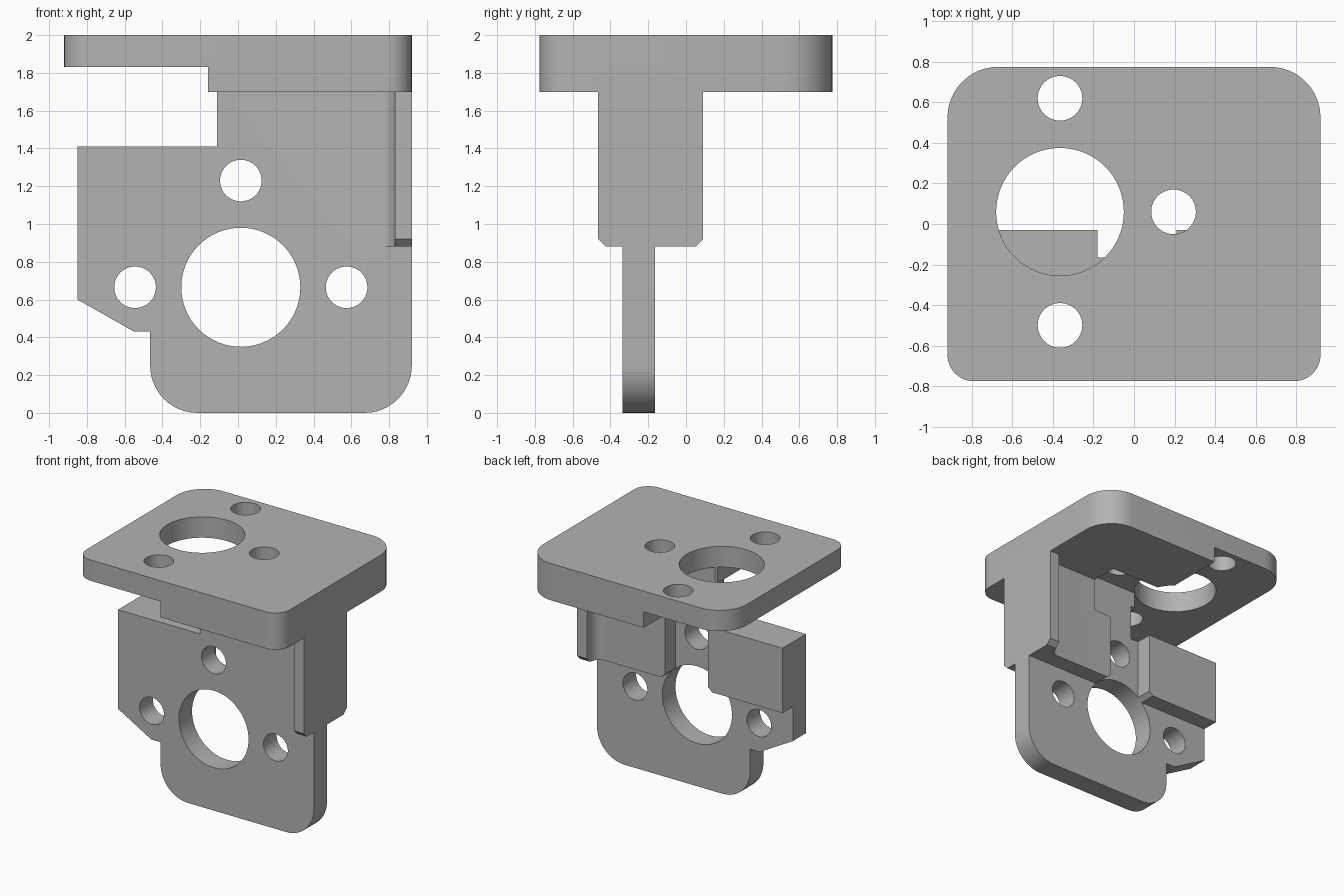
import bpy, bmesh, math
from mathutils import Vector

cube = bpy.data.objects.get("Cube")
if cube:
    bpy.data.objects.remove(cube, do_unlink=True)

grey = bpy.data.materials.new("plain_grey")
grey.use_nodes = True
grey.diffuse_color = (0.45, 0.45, 0.45, 1)
grey.node_tree.nodes["Principled BSDF"].inputs["Base Color"].default_value = (0.45, 0.45, 0.45, 1)


def prism(name, axis, points, lo, hi):
    """Extrude a 2D outline along an axis."""
    place = {"X": lambda a, b, t: (t, a, b),
             "Y": lambda a, b, t: (a, t, b),
             "Z": lambda a, b, t: (a, b, t)}[axis]
    bm = bmesh.new()
    rings = [[bm.verts.new(place(a, b, t)) for a, b in points] for t in (lo, hi)]
    for ring in rings:
        bm.faces.new(ring)
    n = len(points)
    for i in range(n):
        j = (i + 1) % n
        bm.faces.new((rings[0][i], rings[0][j], rings[1][j], rings[1][i]))
    bmesh.ops.recalc_face_normals(bm, faces=bm.faces)
    mesh = bpy.data.meshes.new(name)
    bm.to_mesh(mesh)
    bm.free()
    mesh.materials.append(grey)
    obj = bpy.data.objects.new(name, mesh)
    bpy.context.collection.objects.link(obj)
    return obj


def rect(a0, a1, b0, b1):
    return [(a0, b0), (a1, b0), (a1, b1), (a0, b1)]


def circle(a, b, r, n=64):
    return [(a + r * math.cos(math.tau * i / n), b + r * math.sin(math.tau * i / n)) for i in range(n)]


def rounded(corners, steps=12):
    """Round right-angled corners given as (a, b, radius)."""
    out = []
    for i, (a, b, r) in enumerate(corners):
        p = Vector((a, b))
        if not r:
            out.append((a, b))
            continue
        before = (Vector(corners[i - 1][:2]) - p).normalized() * r
        after = (Vector(corners[(i + 1) % len(corners)][:2]) - p).normalized() * r
        for k in range(steps + 1):
            t = math.pi / 2 * k / steps
            out.append(tuple(p + before * (1 - math.sin(t)) + after * (1 - math.cos(t))))
    return out


def fillet(y, side, r=0.08, steps=10):
    """Outline of the concave fillet between the side rib and the plate."""
    x = 0.83
    arc = [(x - r + r * math.sin(math.pi / 2 * k / steps),
            y + side * r * (1 - math.cos(math.pi / 2 * k / steps))) for k in range(steps + 1)]
    return arc + [(x + 0.03, y + side * r), (x + 0.03, y - side * 0.04), (x - r, y - side * 0.04)]


def combine(target, other, operation):
    mod = target.modifiers.new("combine", "BOOLEAN")
    mod.operation, mod.solver, mod.object = operation, "EXACT", other
    bpy.context.view_layer.update()
    graph = bpy.context.evaluated_depsgraph_get()
    mesh = bpy.data.meshes.new_from_object(target.evaluated_get(graph))
    target.modifiers.clear()
    target.data = mesh
    bpy.data.objects.remove(other, do_unlink=True)


# Top flange, thinner on its right side
flange = [(-0.92, -0.775, 0.13), (0.92, -0.775, 0.13), (0.92, 0.775, 0.25), (-0.92, 0.775, 0.25)]
body = prism("motor_bracket", "Z", rounded(flange), 1.7, 2)
combine(body, prism("flange_step", "Z", rect(-1.2, -0.16, -1, 1), 1.5, 1.83), "DIFFERENCE")

# Thick bosses behind the plate, side rib with chamfered foot, and fillets
parts = [
    prism("left_boss", "Y", rect(0.21, 0.88, 0.88, 1.75), -0.25, -0.03),
    prism("right_boss", "Y", rect(-0.85, -0.18, 0.88, 1.41), -0.25, -0.03),
    prism("side_rib", "X", [(-0.425, 0.88), (0.05, 0.88), (0.09, 0.92), (0.09, 1.75),
                            (-0.465, 1.75), (-0.465, 0.92)], 0.83, 0.92),
    prism("front_fillet", "Z", fillet(-0.335, -1), 0.88, 1.75),
    prism("back_fillet", "Z", fillet(-0.03, 1), 0.88, 1.75),
]
for part in parts:
    combine(body, part, "UNION")

# Recess below the inner flange screw hole
combine(body, prism("screw_recess", "Z", rect(-0.4, 0.37, -0.165, 0.19), 1.43, 1.83), "DIFFERENCE")

# Upright plate
plate = [(-0.465, 0, 0.25), (0.92, 0, 0.25), (0.92, 1.83, 0), (-0.11, 1.83, 0), (-0.11, 1.41, 0),
         (-0.85, 1.41, 0), (-0.85, 0.6, 0), (-0.55, 0.43, 0), (-0.465, 0.43, 0)]
combine(body, prism("plate", "Y", rounded(plate), -0.335, -0.165), "UNION")

# Bearing and screw holes through plate and flange
for x, z, r in ((0.015, 0.665, 0.315), (0.015, 1.23, 0.11), (-0.545, 0.665, 0.11), (0.575, 0.665, 0.11)):
    combine(body, prism("plate_hole", "Y", circle(x, z, r), -0.6, 0.3), "DIFFERENCE")
for x, y, r in ((-0.365, 0.06, 0.315), (-0.365, 0.62, 0.11), (-0.365, -0.5, 0.11), (0.195, 0.06, 0.11)):
    combine(body, prism("flange_hole", "Z", circle(x, y, r), 1.6, 2.2), "DIFFERENCE")

# Smooth the rounded walls, keep the edges sharp
bpy.ops.object.select_all(action="DESELECT")
body.select_set(True)
bpy.context.view_layer.objects.active = body
bpy.ops.object.shade_smooth_by_angle(angle=math.radians(30))
